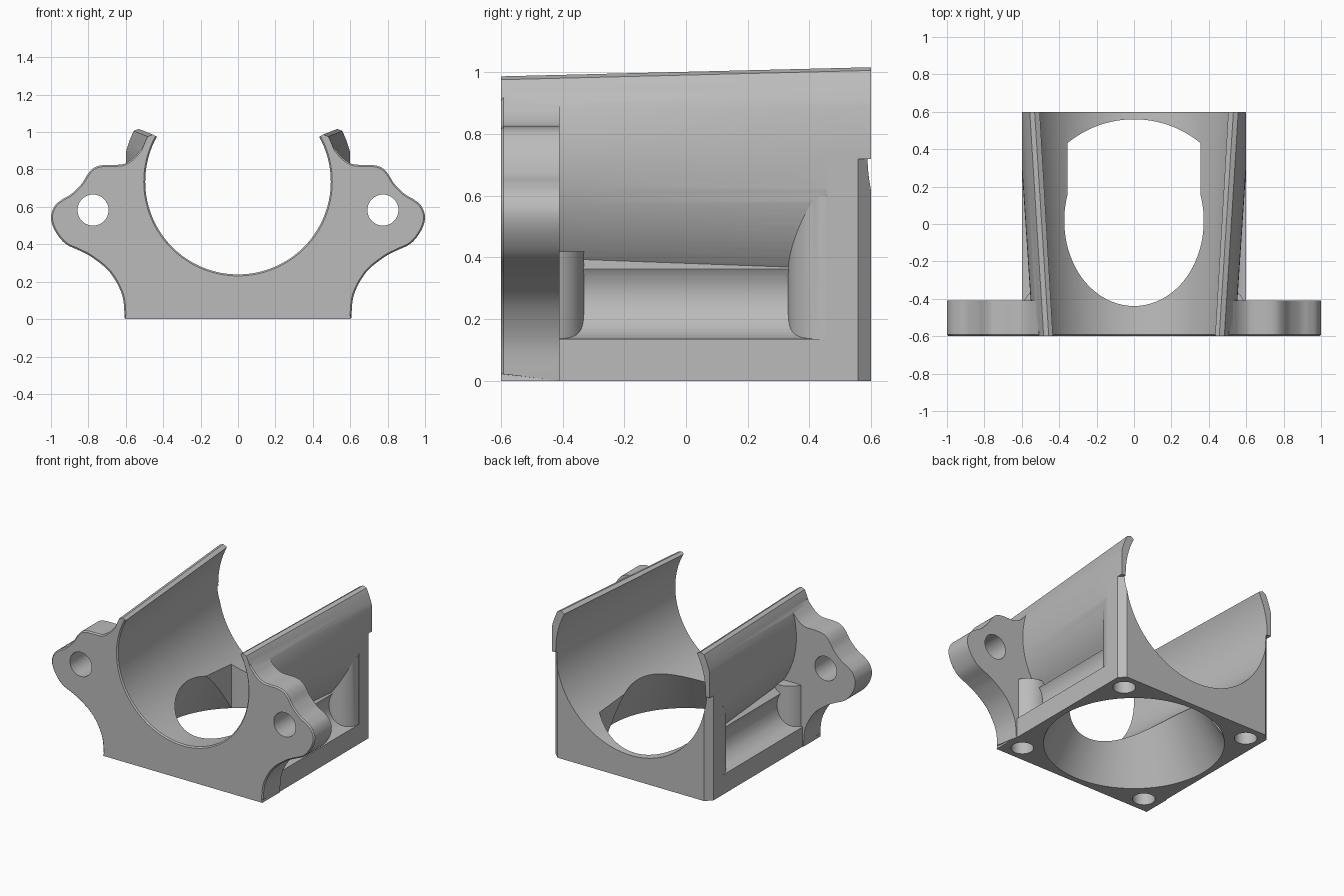
import bpy, bmesh
from math import sin, cos, pi, radians
from mathutils import Vector

if "Cube" in bpy.data.objects:
    bpy.data.objects.remove(bpy.data.objects["Cube"])

AXIS_Z = 0.735   # height of the main bore axis
HALF = 0.6       # half size of the base block

grey = bpy.data.materials.new("cast grey")
grey.use_nodes = True
GREY = (0.5, 0.5, 0.5, 1)
grey.diffuse_color = GREY
grey.node_tree.nodes["Principled BSDF"].inputs["Base Color"].default_value = GREY


def loft(name, rings):
    """Closed solid through matching rings of 3D points."""
    bm = bmesh.new()
    loops = [[bm.verts.new(p) for p in ring] for ring in rings]
    n = len(loops[0])
    for a, b in zip(loops, loops[1:]):
        for i in range(n):
            j = (i + 1) % n
            bm.faces.new((a[i], a[j], b[j], b[i]))
    bm.faces.new(loops[0])
    bm.faces.new(loops[-1])
    bmesh.ops.recalc_face_normals(bm, faces=bm.faces)
    mesh = bpy.data.meshes.new(name)
    bm.to_mesh(mesh)
    bm.free()
    mesh.materials.append(grey)
    obj = bpy.data.objects.new(name, mesh)
    bpy.context.collection.objects.link(obj)
    return obj


def along_y(name, profile, y0, y1, profile_end=None):
    ends = ((y0, profile), (y1, profile_end or profile))
    return loft(name, [[(x, y, z) for x, z in p] for y, p in ends])


def along_z(name, profile, z0, z1):
    return loft(name, [[(x, y, z) for x, y in profile] for z in (z0, z1)])


def lathe_y(name, stations, x=0, z=AXIS_Z, n=128):
    return loft(name, [[(x + r * cos(2 * pi * i / n), y, z + r * sin(2 * pi * i / n))
                        for i in range(n)] for y, r in stations])


def lathe_z(name, stations, x=0, y=0, n=96):
    return loft(name, [[(x + r * cos(2 * pi * i / n), y + r * sin(2 * pi * i / n), z)
                        for i in range(n)] for z, r in stations])


def mirrored(half):
    """Complete a profile whose right half is given from bottom to top."""
    return half + [(-x, z) for x, z in reversed(half) if x > 0]


def rect(x, z0, z1):
    return [(x, z0), (x, z1), (-x, z1), (-x, z0)]


def spline(points, steps=6):
    """Smooth curve through the points."""
    v = [Vector(p) for p in points]
    v = [2 * v[0] - v[1]] + v + [2 * v[-1] - v[-2]]
    out = []
    for a, b, c, d in zip(v, v[1:], v[2:], v[3:]):
        for k in range(steps):
            t = k / steps
            out.append(tuple(b + (c - a) * t / 2 + (2 * a - 5 * b + 4 * c - d) * t * t / 2
                             + (3 * b - a - 3 * c + d) * t ** 3 / 2))
    return out + [tuple(points[-1])]


def combine(target, other, operation):
    mod = target.modifiers.new(operation.lower(), 'BOOLEAN')
    mod.operation = operation
    mod.solver = 'EXACT'
    mod.object = other
    bpy.context.view_layer.objects.active = target
    bpy.ops.object.modifier_apply(modifier=mod.name)
    bpy.data.objects.remove(other)


# Tapered cradle shell, trimmed flat at the sides
bracket = lathe_y("bracket", [(-HALF, 0.54), (HALF, 0.62)])
combine(bracket, along_y("side_trim", rect(HALF, 0, 2), -1, 1), 'INTERSECT')

# Base with a rounded channel down each side
channel = [(0.605 + 0.145 * cos(a), 0.28 + 0.145 * sin(a))
           for a in (radians(268 - 123 * i / 16) for i in range(17))]
core = mirrored([(HALF, 0), (HALF, 0.135)] + channel[1:] + [(0.40, 0.42)])
combine(bracket, along_y("base_core", core, -HALF, HALF), 'UNION')

# Rear wall
combine(bracket, along_y("rear_wall", rect(HALF, 0, AXIS_Z), 0.455, HALF), 'UNION')

# Screw bosses in the four corners
for sx in (-1, 1):
    for y, top in ((-0.465, 0.42), (0.465, 0.6)):
        combine(bracket, lathe_z("boss", [(0.02, 0.134), (top, 0.134)], sx * 0.465, y), 'UNION')

# Front flange with two ears and a softened front edge
ear = spline([(0.605, 0), (0.62, 0.13), (0.685, 0.25), (0.78, 0.33), (0.845, 0.365),
              (0.925, 0.405), (0.98, 0.475), (1.0, 0.545), (0.98, 0.605), (0.94, 0.64),
              (0.89, 0.67), (0.835, 0.725), (0.80, 0.78), (0.765, 0.812), (0.715, 0.824),
              (0.63, 0.826), (0.595, 0.837), (0.56, 0.862), (0.535, 0.89), (0.51, 0.92)])
flange = along_y("flange", mirrored(ear), -HALF, -0.41)
bm = bmesh.new()
bm.from_mesh(flange.data)
front_edges = [e for e in bm.edges if all(v.co.y < -0.59 and v.co.z > 0.001 for v in e.verts)]
bmesh.ops.bevel(bm, geom=front_edges, offset=0.008, segments=1, affect='EDGES')
bm.to_mesh(flange.data)
bm.free()
combine(bracket, flange, 'UNION')

# Main bore, with a small lead-in at the front
bore = lathe_y("bore", [(-0.61, 0.514), (-0.592, 0.496), (0.61, 0.571)])
combine(bracket, bore, 'DIFFERENCE')


# Open top, leaving two sloped lips
def opening(x, z):
    return mirrored([(0, AXIS_Z - 0.01), (x, z), (1.1, z - 0.4 * (1.1 - x)), (1.1, 1.6)])


combine(bracket, along_y("top_opening", opening(0.455, 0.987), -0.61, 0.61,
                         opening(0.532, 1.017)), 'DIFFERENCE')

# Funnel through the floor, with a straight-sided pocket behind it
combine(bracket, lathe_z("funnel", [(-0.01, 0.565), (0.45, 0.322)]), 'DIFFERENCE')
arc = [(0.56 * cos(a), 0.56 * sin(a))
       for a in (radians(50.7 + 78.6 * i / 24) for i in range(25))]
pocket = [(-0.355, 0), (0.355, 0)] + arc
combine(bracket, along_z("rear_pocket", pocket, -0.01, 0.46), 'DIFFERENCE')

# Ear holes, base screw holes and rear corner chamfers
for sx in (-1, 1):
    combine(bracket, lathe_y("ear_hole", [(-0.7, 0.083), (-0.3, 0.083)],
                             sx * 0.775, 0.583, 64), 'DIFFERENCE')
    for sy in (-1, 1):
        combine(bracket, lathe_z("screw_hole", [(-0.1, 0.07), (0.3, 0.07)],
                                 sx * 0.49, sy * 0.49, 48), 'DIFFERENCE')
    c = 0.042
    diamond = [(sx * HALF + dx, HALF + dy) for dx, dy in ((c, 0), (0, c), (-c, 0), (0, -c))]
    combine(bracket, along_z("corner_chamfer", diamond, -0.1, 0.72), 'DIFFERENCE')

# Smooth curved walls, keep machined edges crisp
bpy.ops.object.select_all(action='DESELECT')
bracket.select_set(True)
bpy.context.view_layer.objects.active = bracket
bpy.ops.object.shade_smooth_by_angle(angle=radians(25))
